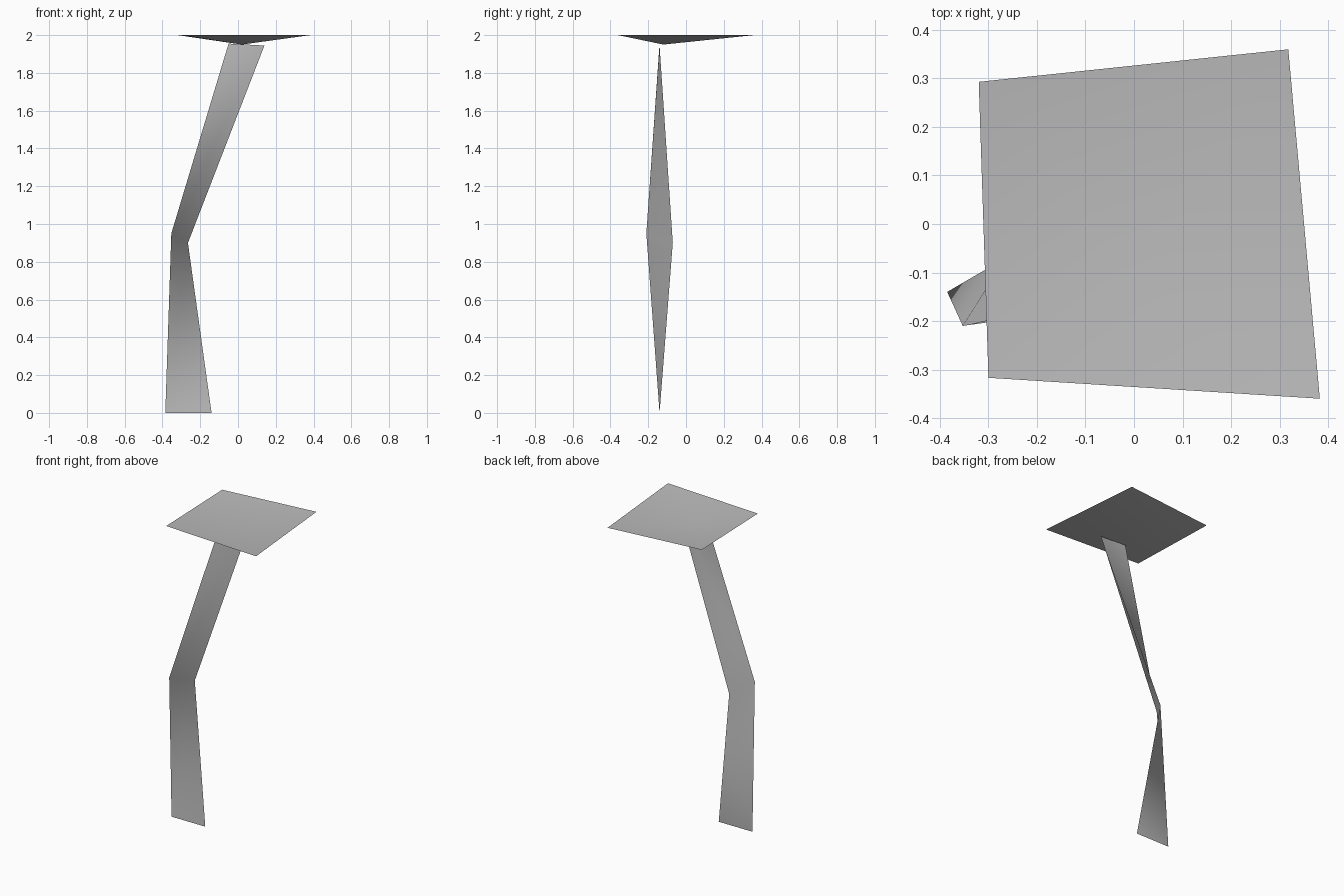
import bpy

cube = bpy.data.objects.get("Cube")
if cube:
    bpy.data.objects.remove(cube, do_unlink=True)

# One plain grey for everything
grey = bpy.data.materials.new("plain grey")
grey.use_nodes = True
colour = (0.5, 0.5, 0.5, 1)
grey.diffuse_color = colour
grey.node_tree.nodes["Principled BSDF"].inputs["Base Color"].default_value = colour


def sheet(name, points, faces):
    """Make a thin, smooth-shaded open surface."""
    mesh = bpy.data.meshes.new(name)
    mesh.from_pydata(points, [], faces)
    mesh.materials.append(grey)
    mesh.shade_smooth()
    obj = bpy.data.objects.new(name, mesh)
    bpy.context.collection.objects.link(obj)
    return obj


# Trunk: a twisted ribbon, as (left edge, right edge) pairs from the ground up
rungs = [
    ((-0.385, -0.14, 0), (-0.14, -0.14, 0)),
    ((-0.353, -0.21, 0.95), (-0.265, -0.07, 0.9)),
    ((-0.05, -0.14, 1.955), (0.14, -0.14, 1.945)),
]
points = [p for rung in rungs for p in rung]
faces = []
for i in range(0, len(points) - 2, 2):
    faces += [(i, i + 1, i + 3), (i, i + 3, i + 2)]
sheet("trunk", points, faces)

# Canopy: a shallow dish of four corners around a lower middle
corners = [(-0.3, -0.317), (0.383, -0.36), (0.318, 0.36), (-0.32, 0.293)]
rim = [(x, y, 2) for x, y in corners]
middle = (0.02, -0.12, 1.95)
sheet("canopy", rim + [middle], [(i, (i + 1) % 4, 4) for i in range(4)])
